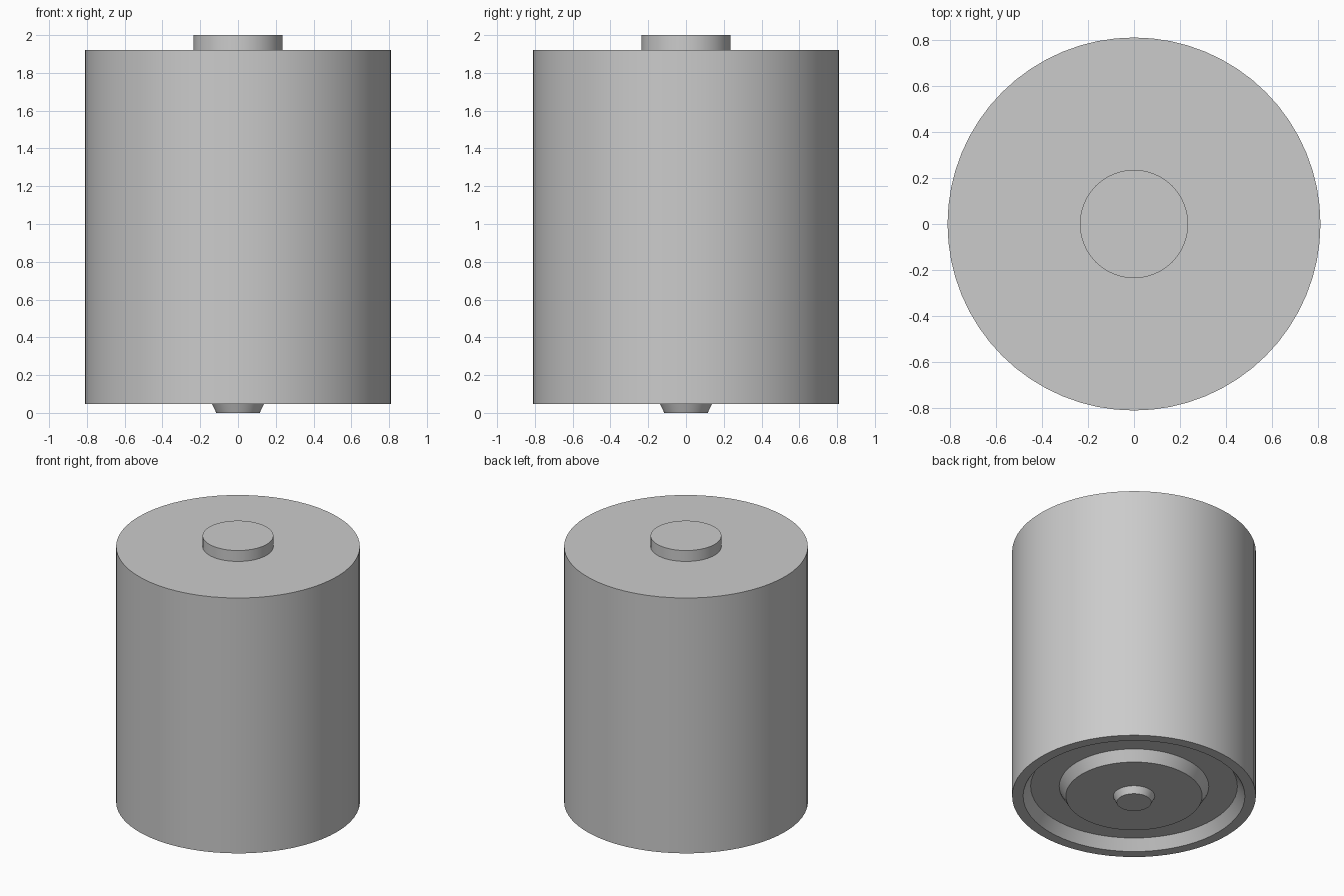
import bpy, bmesh, math

cube = bpy.data.objects.get("Cube")
if cube:
    bpy.data.objects.remove(cube, do_unlink=True)

SEGMENTS = 64

metal = bpy.data.materials.new("light grey")
metal.use_nodes = True
grey = (0.6, 0.6, 0.6, 1)
metal.diffuse_color = grey
metal.node_tree.nodes["Principled BSDF"].inputs["Base Color"].default_value = grey


def lathe(name, profile):
    """Spin (radius, height) points, from bottom axis to top axis, into a closed solid."""
    bm = bmesh.new()
    verts = [bm.verts.new((r, 0, z)) for r, z in profile]
    edges = [bm.edges.new(pair) for pair in zip(verts, verts[1:])]
    bmesh.ops.spin(bm, geom=verts + edges, cent=(0, 0, 0), axis=(0, 0, 1),
                   angle=math.tau, steps=SEGMENTS, use_duplicate=False)
    bmesh.ops.remove_doubles(bm, verts=bm.verts, dist=0.0001)
    bmesh.ops.recalc_face_normals(bm, faces=bm.faces)
    mesh = bpy.data.meshes.new(name)
    bm.to_mesh(mesh)
    bm.free()
    mesh.materials.append(metal)
    obj = bpy.data.objects.new(name, mesh)
    bpy.context.collection.objects.link(obj)
    bpy.ops.object.select_all(action="DESELECT")
    obj.select_set(True)
    bpy.context.view_layer.objects.active = obj
    bpy.ops.object.shade_smooth_by_angle(angle=math.radians(30))
    return obj


# Cylinder with raised top button; underside has a tapered nub, boss and ring groove
lathe("battery_cell", [
    (0, 0), (0.115, 0),              # nub tip
    (0.138, 0.048), (0.453, 0.048),  # boss face
    (0.497, 0.123), (0.687, 0.123),  # groove floor
    (0.737, 0.048), (0.81, 0.048),   # bottom rim
    (0.81, 1.92), (0.235, 1.92),     # side wall and top
    (0.235, 2), (0, 2),              # top button
])
